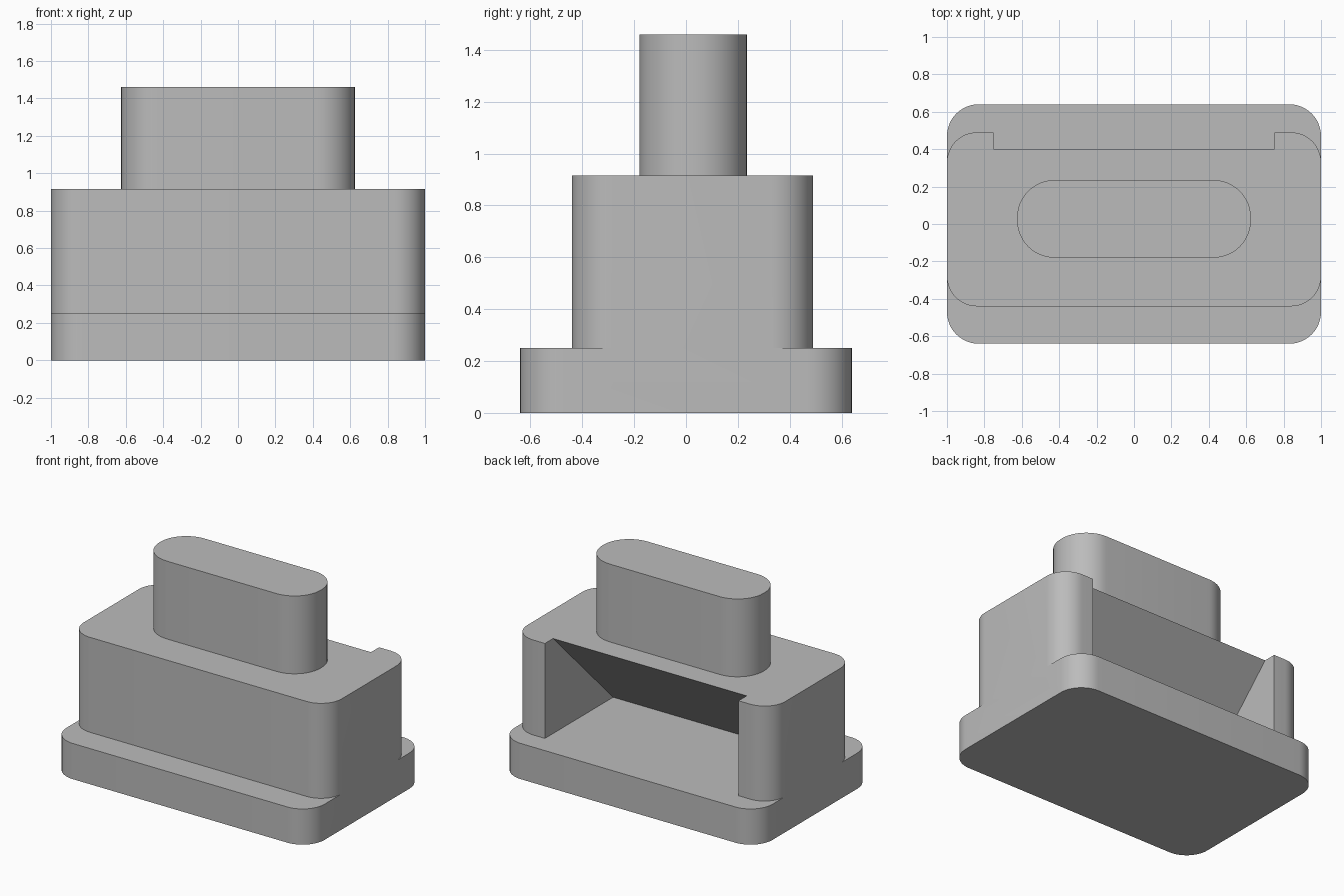
import bpy, bmesh, math

if "Cube" in bpy.data.objects:
    bpy.data.objects.remove(bpy.data.objects["Cube"])

grey = bpy.data.materials.new("plain grey")
grey.diffuse_color = (0.5, 0.5, 0.5, 1)
grey.use_nodes = True
grey.node_tree.nodes["Principled BSDF"].inputs["Base Color"].default_value = grey.diffuse_color


def prism(name, points, offset):
    """Extrude a closed outline of 3D points along an offset."""
    bm = bmesh.new()
    face = bm.faces.new([bm.verts.new(p) for p in points])
    ext = bmesh.ops.extrude_face_region(bm, geom=[face])["geom"]
    bmesh.ops.translate(bm, vec=offset,
                        verts=[v for v in ext if isinstance(v, bmesh.types.BMVert)])
    bmesh.ops.recalc_face_normals(bm, faces=bm.faces)
    mesh = bpy.data.meshes.new(name)
    bm.to_mesh(mesh)
    bm.free()
    mesh.materials.append(grey)
    obj = bpy.data.objects.new(name, mesh)
    bpy.context.collection.objects.link(obj)
    return obj


def rounded_block(name, half_x, y0, y1, z0, z1, radius, seg=12):
    """Upright block with rounded vertical corners."""
    corners = [(half_x - radius, y1 - radius), (radius - half_x, y1 - radius),
               (radius - half_x, y0 + radius), (half_x - radius, y0 + radius)]
    pts = []
    for i, (cx, cy) in enumerate(corners):
        for k in range(seg + 1):
            a = math.radians(90) * (i + k / seg)
            p = (cx + radius * math.cos(a), cy + radius * math.sin(a), z0)
            if not pts or math.dist(p, pts[-1]) > 1e-4:
                pts.append(p)
    return prism(name, pts, (0, 0, z1 - z0))


def combine(target, other, operation):
    """Apply a boolean and remove the second object."""
    mod = target.modifiers.new(operation.lower(), 'BOOLEAN')
    mod.operation = operation
    mod.solver = 'EXACT'
    mod.object = other
    bpy.context.view_layer.objects.active = target
    bpy.ops.object.modifier_apply(modifier=mod.name)
    bpy.data.objects.remove(other)


# Wide foot, main body and rounded pin, sunk slightly into each other
block = rounded_block("stepped_block", 1.0, -0.64, 0.64, 0.0, 0.25, 0.17)
body = rounded_block("body", 1.0, -0.44, 0.49, 0.10, 0.915, 0.16)
pin = rounded_block("pin", 0.625, -0.18, 0.235, 0.865, 1.46, 0.2)

# Sloped pocket cut into the back of the body
wedge = prism("pocket_cutter", [(-0.75, -0.465, 0.05), (-0.75, 0.8, 0.05),
                                (-0.75, 0.8, 1.315)], (1.5, 0, 0))
wedge.hide_render = True
combine(body, wedge, 'DIFFERENCE')
combine(block, body, 'UNION')
combine(block, pin, 'UNION')

# Smooth corners, sharp rims
bpy.ops.object.select_all(action='DESELECT')
block.select_set(True)
bpy.context.view_layer.objects.active = block
bpy.ops.object.shade_smooth_by_angle(angle=math.radians(30))
